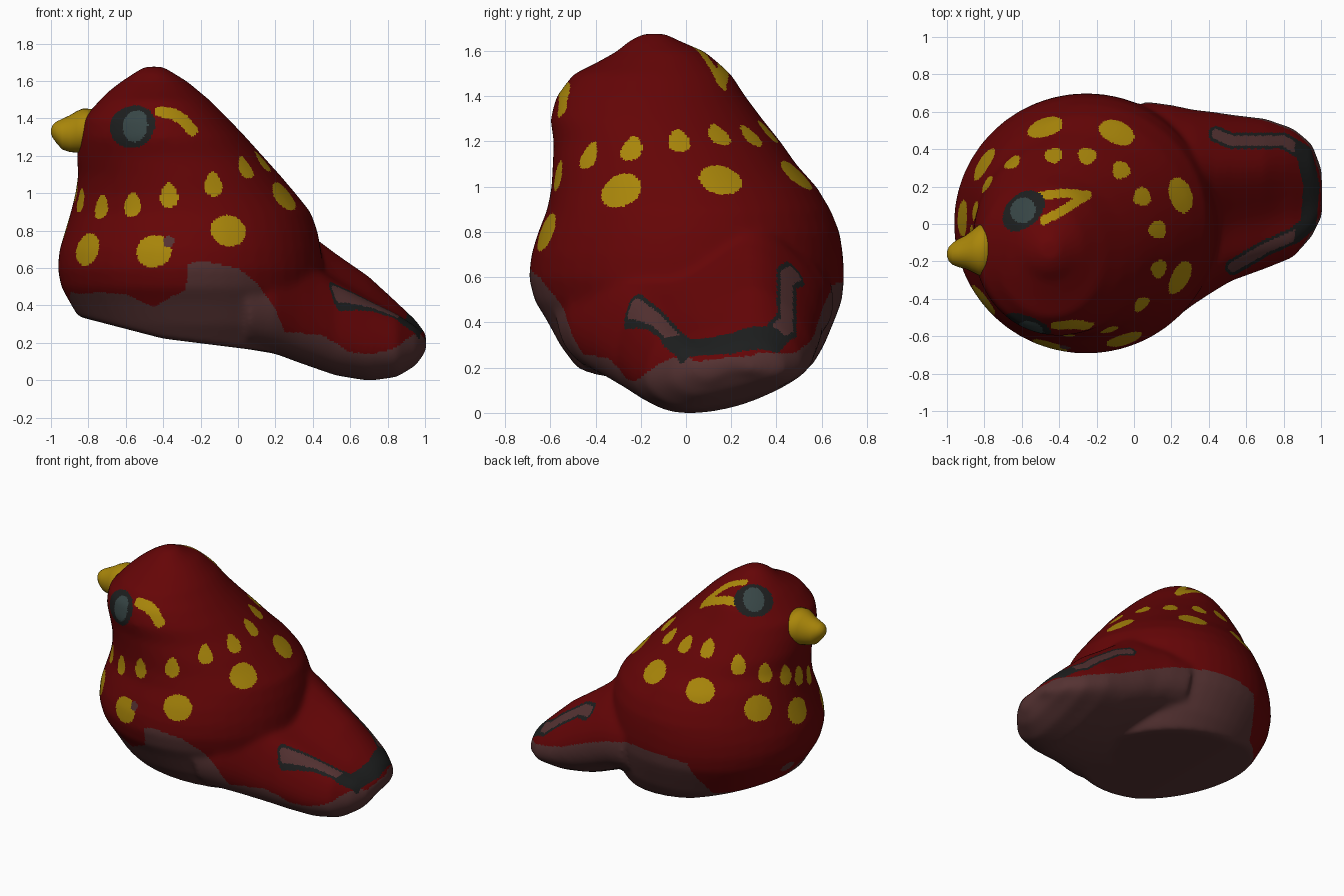
import bpy, bmesh, math
from mathutils import Vector
from mathutils.bvhtree import BVHTree

if "Cube" in bpy.data.objects:
    bpy.data.objects.remove(bpy.data.objects["Cube"])


def material(name, rgb):
    m = bpy.data.materials.new(name)
    m.diffuse_color = (*rgb, 1)
    m.use_nodes = True
    m.node_tree.nodes["Principled BSDF"].inputs["Base Color"].default_value = m.diffuse_color
    return m


RED, MAUVE, YELLOW, DARK, GREY = range(5)
mats = [material("deep red", (0.130, 0.0015, 0.002)),
        material("mauve clay", (0.090, 0.032, 0.032)),
        material("mustard yellow", (0.40, 0.24, 0.003)),
        material("charcoal", (0.012, 0.013, 0.013)),
        material("slate grey", (0.038, 0.060, 0.060))]


def loft(bm, rings):
    """Skin closed rings of equal length and cap both ends."""
    vs = [[bm.verts.new(p) for p in r] for r in rings]
    n = len(vs[0])
    for a, b in zip(vs, vs[1:]):
        for i in range(n):
            j = (i + 1) % n
            bm.faces.new((a[i], a[j], b[j], b[i]))
    caps = [bm.faces.new(vs[0]), bm.faces.new(vs[-1])]
    allf = list({f for r in vs for v in r for f in v.link_faces} | set(caps))
    bmesh.ops.recalc_face_normals(bm, faces=allf)


def make_object(name, bm):
    me = bpy.data.meshes.new(name)
    bm.to_mesh(me)
    bm.free()
    ob = bpy.data.objects.new(name, me)
    bpy.context.collection.objects.link(ob)
    for m in mats:
        me.materials.append(m)
    return ob


def rounded(pts, steps=4):
    """Closed Catmull-Rom curve through 2D points."""
    out, n = [], len(pts)
    for i in range(n):
        a, b, c, d = (Vector(pts[(i + k) % n]) for k in (-1, 0, 1, 2))
        for s in range(steps):
            t = s / steps
            out.append(0.5 * (2 * b + (c - a) * t + (2 * a - 5 * b + 4 * c - d) * t * t
                              + (3 * b - a - 3 * c + d) * t ** 3))
    return out


def lerp_table(table, x):
    if x <= table[0][0]:
        return table[0][1]
    for (x0, a), (x1, b) in zip(table, table[1:]):
        if x <= x1:
            return a + (b - a) * (x - x0) / (x1 - x0)
    return table[-1][1]


def path_dist(path, px, py):
    best = 9
    for (ax, ay), (bx, by) in zip(path, path[1:]):
        dx, dy = bx - ax, by - ay
        t = max(0, min(1, ((px - ax) * dx + (py - ay) * dy) / (dx * dx + dy * dy)))
        best = min(best, math.hypot(px - ax - t * dx, py - ay - t * dy))
    return best


# Body and head: horizontal sections (z, x min, x max, y min, y max)
body_sections = [
    (0.08, -0.72, 0.30, -0.42, 0.48), (0.20, -0.77, 0.38, -0.48, 0.55),
    (0.30, -0.83, 0.42, -0.555, 0.61),
    (0.42, -0.90, 0.44, -0.62, 0.66), (0.50, -0.945, 0.45, -0.67, 0.69),
    (0.60, -0.965, 0.455, -0.695, 0.70), (0.70, -0.955, 0.445, -0.685, 0.695),
    (0.80, -0.925, 0.425, -0.655, 0.68), (0.90, -0.895, 0.39, -0.615, 0.64),
    (1.00, -0.87, 0.31, -0.595, 0.58), (1.10, -0.855, 0.225, -0.59, 0.49),
    (1.20, -0.862, 0.135, -0.585, 0.42), (1.30, -0.855, 0.045, -0.60, 0.34),
    (1.40, -0.83, -0.05, -0.575, 0.265), (1.50, -0.74, -0.15, -0.50, 0.20),
    (1.55, -0.69, -0.21, -0.40, 0.145), (1.60, -0.625, -0.27, -0.31, 0.085),
    (1.65, -0.55, -0.35, -0.25, -0.03), (1.68, -0.50, -0.40, -0.19, -0.09)]
bm = bmesh.new()
N = 48
loft(bm, [[((x0 + x1) / 2 + (x1 - x0) / 2 * math.cos(2 * math.pi * i / N),
            (y0 + y1) / 2 + (y1 - y0) / 2 * math.sin(2 * math.pi * i / N), z)
           for i in range(N)] for z, x0, x1, y0, y1 in body_sections])
# Slanted flat sole, cut in two facets
for slope in (0.26, 0.125):
    cut = bmesh.ops.bisect_plane(bm, geom=bm.verts[:] + bm.edges[:] + bm.faces[:],
                                 plane_co=(-0.4, 0, 0.226), plane_no=(slope, 0, 1),
                                 clear_inner=True)
    rim_edges = [e for e in bm.edges if e.is_boundary]
    bmesh.ops.holes_fill(bm, edges=rim_edges, sides=0)
bmesh.ops.recalc_face_normals(bm, faces=bm.faces[:])

# Tail: sections along x (x, y near, y far, near rim, ridge, far rim, underside)
tail_sections = [
    (0.05, -0.58, 0.65, 0.72, 0.90, 0.76, 0.17), (0.20, -0.52, 0.63, 0.70, 0.89, 0.74, 0.145),
    (0.32, -0.43, 0.605, 0.64, 0.85, 0.70, 0.10), (0.42, -0.365, 0.595, 0.56, 0.76, 0.635, 0.065),
    (0.52, -0.305, 0.58, 0.50, 0.685, 0.575, 0.03), (0.70, -0.24, 0.56, 0.40, 0.56, 0.46, 0.0),
    (0.85, -0.18, 0.51, 0.335, 0.42, 0.37, 0.02), (0.95, -0.07, 0.43, 0.28, 0.325, 0.30, 0.08),
    (1.007, 0.04, 0.29, 0.23, 0.25, 0.23, 0.16)]
rings = []
for x, y0, y1, zn, zr, zf, zb in tail_sections:
    hn, hf = zn - zb, zf - zb
    prof = [(0, zb + 0.5 * hn), (0.10, zn), (0.34, zn + 0.32 * (zr - zn)),
            (0.66, zr), (0.88, zf), (1, zb + 0.66 * hf),
            (0.95, zb + min(0.38 * hf, 0.18)), (0.62, zb + 0.04), (0.28, zb),
            (0.07, zb + min(0.17 * hn, 0.07))]
    rings.append([(x, p.x, p.y) for p in
                  rounded([(y0 + u * (y1 - y0), z) for u, z in prof])])
loft(bm, rings)
bird = make_object("bird_body", bm)

# Fuse body and tail into one soft skin
rm = bird.modifiers.new("fuse", 'REMESH')
rm.mode = 'VOXEL'
rm.voxel_size = 0.0115
sm = bird.modifiers.new("soften", 'SMOOTH')
sm.factor = 0.5
sm.iterations = 40
dg = bpy.context.evaluated_depsgraph_get()
skin = bpy.data.meshes.new_from_object(bird.evaluated_get(dg))
bird.modifiers.clear()
bird.data = skin
skin.materials.clear()
for m in mats:
    skin.materials.append(m)
low = min(v.co.z for v in skin.vertices)
for v in skin.vertices:
    v.co.z -= low
skin.update()

# Painted colours, chosen face by face
centres = [p.center.copy() for p in skin.polygons]
normals = [p.normal.copy() for p in skin.polygons]
colour = [RED] * len(centres)
tree = BVHTree.FromPolygons([v.co for v in skin.vertices],
                            [tuple(p.vertices) for p in skin.polygons])

# Bare clay underside, edge height along x for the near and far sides
near_edge = [(-0.95, 0.49), (-0.85, 0.46), (-0.75, 0.47), (-0.6, 0.46), (-0.45, 0.39),
             (-0.35, 0.45), (-0.28, 0.48), (-0.265, 0.62), (-0.2, 0.64), (0, 0.60), (0.1, 0.52),
             (0.2, 0.38), (0.25, 0.26), (0.45, 0.24), (0.6, 0.15), (0.72, 0.14), (0.85, 0.17),
             (0.92, 0.22), (1, 0.27)]
far_edge = [(-0.9, 0.32), (-0.57, 0.30), (-0.47, 0.55), (-0.3, 0.58), (0, 0.57),
            (0.2, 0.52), (0.4, 0.44), (0.6, 0.35), (0.9, 0.26), (1, 0.27)]
# Tail rim stripe and brow strokes
rim = [(0.44, 0.48), (0.52, 0.445), (0.65, 0.445), (0.80, 0.445), (0.91, 0.38), (0.95, 0.2),
       (0.93, 0.0), (0.86, -0.06), (0.70, -0.13), (0.53, -0.23)]
near_brow = [(-0.42, 1.435), (-0.35, 1.425), (-0.29, 1.39), (-0.245, 1.335)]
far_brow = [(-0.50, 0.15), (-0.38, 0.165), (-0.25, 0.155), (-0.36, 0.085), (-0.48, 0.02)]
for i, (c, n) in enumerate(zip(centres, normals)):
    t = max(0, min(1, (c.y + 0.2) / 0.4))
    edge = lerp_table(near_edge, c.x) * (1 - t) + lerp_table(far_edge, c.x) * t
    if (c.z < edge and n.z < 0.4) or n.z < -0.75 and c.z < 0.5:
        colour[i] = MAUVE
    if c.x > 0.4 and n.z > 0.1 and c.z < 0.74:
        d = path_dist(rim, c.x, c.y)
        if d < 0.043:
            colour[i] = MAUVE if d < 0.027 and c.x < 0.86 else DARK
    if c.z > 1.25 and c.y < -0.3:
        if path_dist(near_brow, c.x, c.z) < 0.03 - 0.06 * max(0, -0.37 - c.x):
            colour[i] = YELLOW
    if c.z > 1.3 and c.y > -0.05 and path_dist(far_brow, c.x, c.y) < 0.024:
        colour[i] = YELLOW


def spot(pos, w, h, col, taper=0.0):
    """Paint an ellipse (or teardrop) on the skin nearest to pos."""
    c, n, _, _ = tree.find_nearest(Vector(pos))
    up = (Vector((0, 0, 1)) - n * n.z).normalized()
    side = n.cross(up)
    r2 = (max(w, h) * 1.5) ** 2
    for i, p in enumerate(centres):
        d = p - c
        if d.length_squared < r2 and normals[i].dot(n) > 0.1:
            v = d.dot(up) / h
            u = d.dot(side) / (w * (1 - taper * v))
            if u * u + v * v < 1:
                colour[i] = col


# Necklace of small teardrops
for p in [(-0.74, -0.41, 0.93), (-0.57, -0.54, 0.94), (-0.37, -0.60, 0.99),
          (-0.13, -0.57, 1.05), (0.04, -0.43, 1.14), (0.13, -0.24, 1.17), (0.14, -0.03, 1.22),
          (0.07, 0.16, 1.265), (-0.05, 0.31, 1.26), (-0.25, 0.37, 1.25), (-0.43, 0.36, 1.26),
          (-0.65, 0.33, 1.19), (-0.78, 0.21, 1.12), (-0.85, 0.07, 1.07), (-0.87, -0.06, 1.02),
          (-0.88, -0.22, 0.97)]:
    spot(p, 0.048, 0.068, YELLOW, 0.3)
# Lower ring of large dots
for p in [(-0.81, -0.41, 0.70), (-0.45, -0.65, 0.69), (-0.05, -0.62, 0.80), (0.25, -0.29, 0.985),
          (0.27, 0.16, 1.05), (-0.08, 0.52, 1.08), (-0.48, 0.53, 1.035), (-0.82, 0.33, 0.916),
          (-0.91, 0.03, 0.81)]:
    spot(p, 0.098, 0.088, YELLOW)
# Chipped patches
spot((-0.37, -0.66, 0.74), 0.03, 0.03, MAUVE)
spot((-0.88, 0.12, 0.45), 0.06, 0.04, MAUVE)
# Eyes
for p, q in [((-0.57, -0.55, 1.36), (-0.55, -0.56, 1.36)),
             ((-0.60, 0.08, 1.55), (-0.60, 0.08, 1.555))]:
    spot(p, 0.13, 0.118, DARK)
    spot(q, 0.07, 0.088, GREY)
for p, col in zip(skin.polygons, colour):
    p.material_index = col
    p.use_smooth = True

# Beak: rounded, slightly hooked cone (x, y, z, half width, half height)
bm = bmesh.new()
beak_sections = [(-0.76, -0.14, 1.335, 0.14, 0.115), (-0.83, -0.14, 1.332, 0.135, 0.12),
                 (-0.865, -0.145, 1.327, 0.112, 0.110), (-0.90, -0.15, 1.318, 0.09, 0.098),
                 (-0.94, -0.155, 1.315, 0.075, 0.082), (-0.97, -0.16, 1.325, 0.058, 0.058),
                 (-0.99, -0.16, 1.33, 0.038, 0.036), (-1.0, -0.16, 1.33, 0.012, 0.012)]
loft(bm, [[(x, y + w * math.cos(2 * math.pi * i / 32), z + h * math.sin(2 * math.pi * i / 32))
           for i in range(32)] for x, y, z, w, h in beak_sections])
beak = make_object("beak", bm)
for p in beak.data.polygons:
    p.material_index = YELLOW
    p.use_smooth = True
